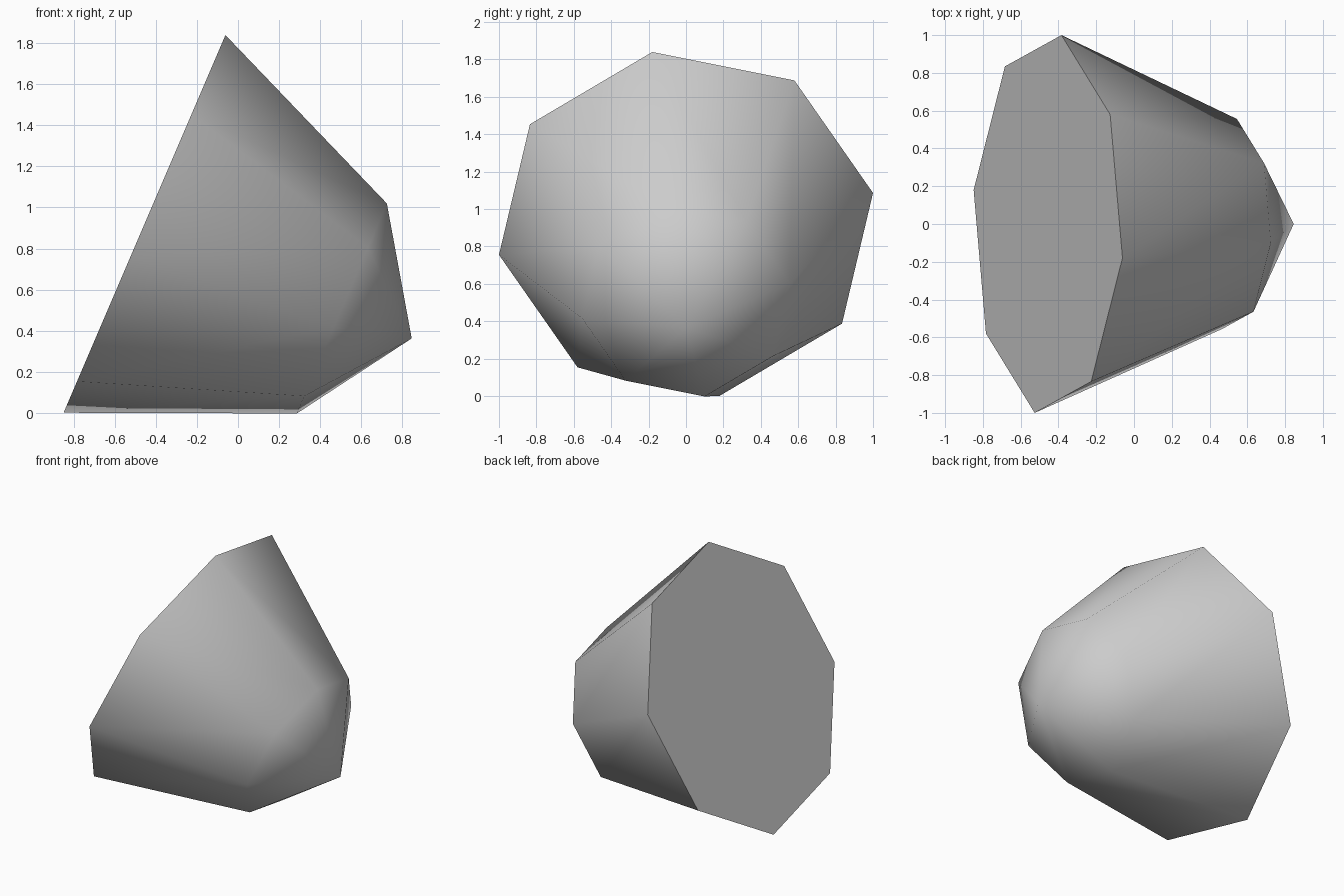
import bpy
import bmesh
from math import radians
from mathutils import Matrix, Vector

cube = bpy.data.objects.get("Cube")
if cube:
    bpy.data.objects.remove(cube, do_unlink=True)

SIDES = 8
BASE_RADIUS, SHOULDER_RADIUS = 1.016, 0.565
BODY_LENGTH, TIP_LENGTH = 1.045, 0.37
BASE_CENTRE = Vector((-0.455, 0, 0.92))

# Plain grey material
grey = bpy.data.materials.new("plain grey")
grey.use_nodes = True
colour = (0.6, 0.6, 0.6, 1)
grey.diffuse_color = colour
grey.node_tree.nodes["Principled BSDF"].inputs["Base Color"].default_value = colour

# Tapered eight-sided body, base on the local origin
bm = bmesh.new()
bmesh.ops.create_cone(bm, cap_ends=True, segments=SIDES, radius1=BASE_RADIUS,
                      radius2=SHOULDER_RADIUS, depth=BODY_LENGTH,
                      matrix=Matrix.Translation((0, 0, BODY_LENGTH / 2)))

# Raise the small end into a blunt point
small_end = max(bm.faces, key=lambda f: f.calc_center_median().z)
poked = bmesh.ops.poke(bm, faces=[small_end])
poked["verts"][0].co.z += TIP_LENGTH

# Smooth skin with a flat, crisp base
bmesh.ops.recalc_face_normals(bm, faces=bm.faces[:])
base = min(bm.faces, key=lambda f: f.calc_center_median().z)
for face in bm.faces:
    face.smooth = face is not base
for edge in base.edges:
    edge.smooth = False

# Twist about the axis, then tip over to rest on one side
bm.transform(Matrix.Translation(BASE_CENTRE)
             @ Matrix.Rotation(radians(113.2), 4, "Y")
             @ Matrix.Rotation(radians(10.2), 4, "Z"))

mesh = bpy.data.meshes.new("tapered_body")
bm.to_mesh(mesh)
bm.free()
mesh.materials.append(grey)
body = bpy.data.objects.new("tapered_body", mesh)
bpy.context.collection.objects.link(body)
